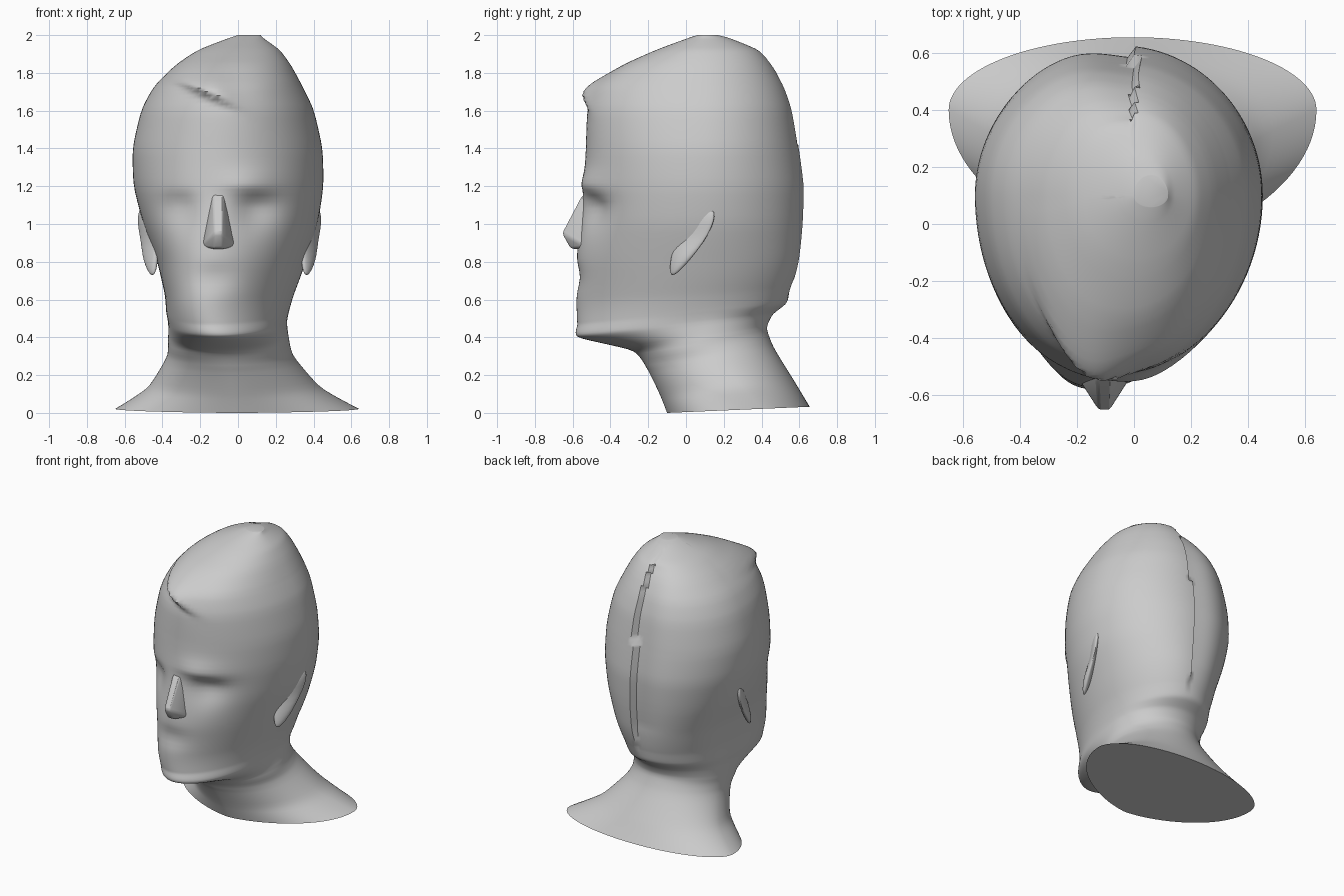
import bpy, bmesh, math
from mathutils import Vector

cube = bpy.data.objects.get("Cube")
if cube:
    bpy.data.objects.remove(cube)

GREY = (0.6, 0.6, 0.6, 1)
clay = bpy.data.materials.new("grey clay")
clay.use_nodes = True
clay.diffuse_color = GREY
clay.node_tree.nodes["Principled BSDF"].inputs["Base Color"].default_value = GREY


def finish(name, bm):
    bmesh.ops.recalc_face_normals(bm, faces=bm.faces)
    mesh = bpy.data.meshes.new(name)
    bm.to_mesh(mesh)
    bm.free()
    part = bpy.data.objects.new(name, mesh)
    bpy.context.collection.objects.link(part)
    mesh.materials.append(clay)
    bpy.ops.object.select_all(action='DESELECT')
    part.select_set(True)
    bpy.context.view_layer.objects.active = part
    bpy.ops.object.shade_smooth_by_angle(angle=math.radians(50))
    return part


def bell(value, centre, below, above):
    """Smooth bump of height one with its own width on each side."""
    distance = value - centre
    width = below if distance < 0 else above
    return math.exp(-(distance / width) ** 2)


def blend(before, start, end, after, t):
    """Smooth curve from start to end, guided by the neighbouring values."""
    bend_in = (start - before) * 0.4
    bend_out = (end - after) * 0.4
    straight = start + (end - start) * t * t * (3 - t - t)
    return straight + t * (1 - t) * (bend_in * (1 - t) + bend_out * t)


# Outline sections: height, front y, back y, right-side x, left-side x
SECTIONS = [
    (0, -.1, .655, -.65, .64),
    (.1, -.14, .58, -.48, .44),
    (.24, -.21, .47, -.38, .3),
    (.33, -.29, .43, -.37, .27),
    (.4, -.565, .46, -.37, .26),
    (.47, -.575, .53, -.38, .27),
    (.6, -.58, .56, -.39, .3),
    (.8, -.58, .6, -.43, .36),
    (1, -.56, .62, -.5, .42),
    (1.2, -.54, .625, -.55, .45),
    (1.4, -.53, .6, -.555, .445),
    (1.6, -.52, .565, -.51, .4),
    (1.73, -.47, .52, -.44, .34),
    (1.84, -.33, .455, -.33, .28),
    (1.92, -.16, .38, -.21, .22),
    (1.98, 0, .24, -.06, .14),
    (2, .06, .17, 0, .12),
]
STEPS, SEGMENTS = 7, 112


def face_features(x, z):
    """Depth of eye sockets, brow and lips below the plain face."""
    left_socket = bell(z, 1.1, .13, .045) * bell(x, .09, .1, .13)
    right_socket = bell(z, 1.1, .13, .06) * bell(x, -.3, .12, .08)
    brow = bell(z, 1.21, .04, .07) * bell(x, .05, .14, .16)
    lips = bell(z, .72, .07, .07) * bell(x, -.13, .12, .12)
    return left_socket * .055 + right_socket * .045 - brow * .025 + lips * .02


def fringe(x, z):
    """Lock of hair overhanging one half of the forehead."""
    hairline = 1.62 - .42 * x
    lift = min(1, max(0, (z - hairline) / .04 + .7))
    return .07 * lift * bell(x, -.16, .22, .13) * bell(z, hairline, .1, .16)


def seam(x, z):
    """Step at the back where the two halves of the hair meet."""
    fade = min(1, max(0, (z - .6) * 4), max(0, (2 - z) * 9))
    return .04 * fade * bell(x, 0, .16, .1) if x < 0 else 0


def section_ring(bm, height, front_y, back_y, right_x, left_x):
    """One slanted egg-shaped outline, widest behind the ears."""
    collar = max(0, 1 - height / .3)
    widest_y = .1 + .3 * collar
    slant = .12 * bell(height, .4, .35, .25)
    face_shift = -.1 * bell(height, .6, .25, .6)
    middle = (left_x + right_x) / 2
    half = (left_x - right_x) / 2
    ring = []
    for k in range(SEGMENTS):
        angle = math.tau * k / SEGMENTS
        front, side = math.cos(angle), math.sin(angle)
        x = middle + half * math.copysign(abs(side) ** (1 + .3 * collar * (front > 0)), side)
        if front > 0:
            x += face_shift * front * front
            y = widest_y + front * (front_y - widest_y)
        else:
            y = widest_y - front * (back_y - widest_y)
        z = height + slant * (y - front_y) / (back_y - front_y)
        if front > .3:
            y += face_features(x, z)
        if front > 0:
            y -= fringe(x, z)
        else:
            y -= seam(x, z)
        ring.append(bm.verts.new((x, y, z)))
    return ring


def head_and_neck():
    bm = bmesh.new()
    last = len(SECTIONS) - 1
    rings = []
    for step in range(last * STEPS + 1):
        i = min(step // STEPS, last - 1)
        t = step / STEPS - i
        near = [SECTIONS[max(0, min(last, i + k))] for k in range(-1, 3)]
        rings.append(section_ring(bm, *[blend(*values, t) for values in zip(*near)]))
    for lower, upper in zip(rings, rings[1:]):
        for k in range(SEGMENTS):
            bm.faces.new((lower[k - 1], lower[k], upper[k], upper[k - 1]))
    bm.faces.new(rings[0])
    bm.faces.new(rings[-1])
    finish("head_and_neck", bm)


def nose():
    """Wedge with a narrow ridge, flared at the nostrils."""
    bm = bmesh.new()
    centre = -.105
    # Half width, y and z from the bridge down to the underside
    for half, y, z in ((.035, -.5, 1.2), (.025, -.555, 1.14), (.02, -.655, .95),
                       (.1, -.53, .88), (.02, -.61, .87), (.02, -.46, .86)):
        for side in (-half, half):
            bm.verts.new((centre + side, y, z))
    bmesh.ops.convex_hull(bm, input=bm.verts)
    bevel = finish("nose", bm).modifiers.new("soft edges", 'BEVEL')
    bevel.width, bevel.segments = .012, 2


def ear(name, x, side):
    """Flap that leans back, flares at the rear and is hollow outside."""
    bm = bmesh.new()
    bmesh.ops.create_uvsphere(bm, u_segments=24, v_segments=16, radius=1)
    for vert in bm.verts:
        out, back, up = vert.co
        back *= .075 * (1 + .35 * up)
        hollow = .02 * max(0, out) * bell(up, .1, .5, .5)
        up *= .18
        flare = out * .035 - hollow + back * .5 + up * .12
        vert.co = Vector((x + side * flare, .02 + back + up * .5, .91 + up))
    finish(name, bm)


head_and_neck()
nose()
ear("left_ear", .385, 1)
ear("right_ear", -.475, -1)
